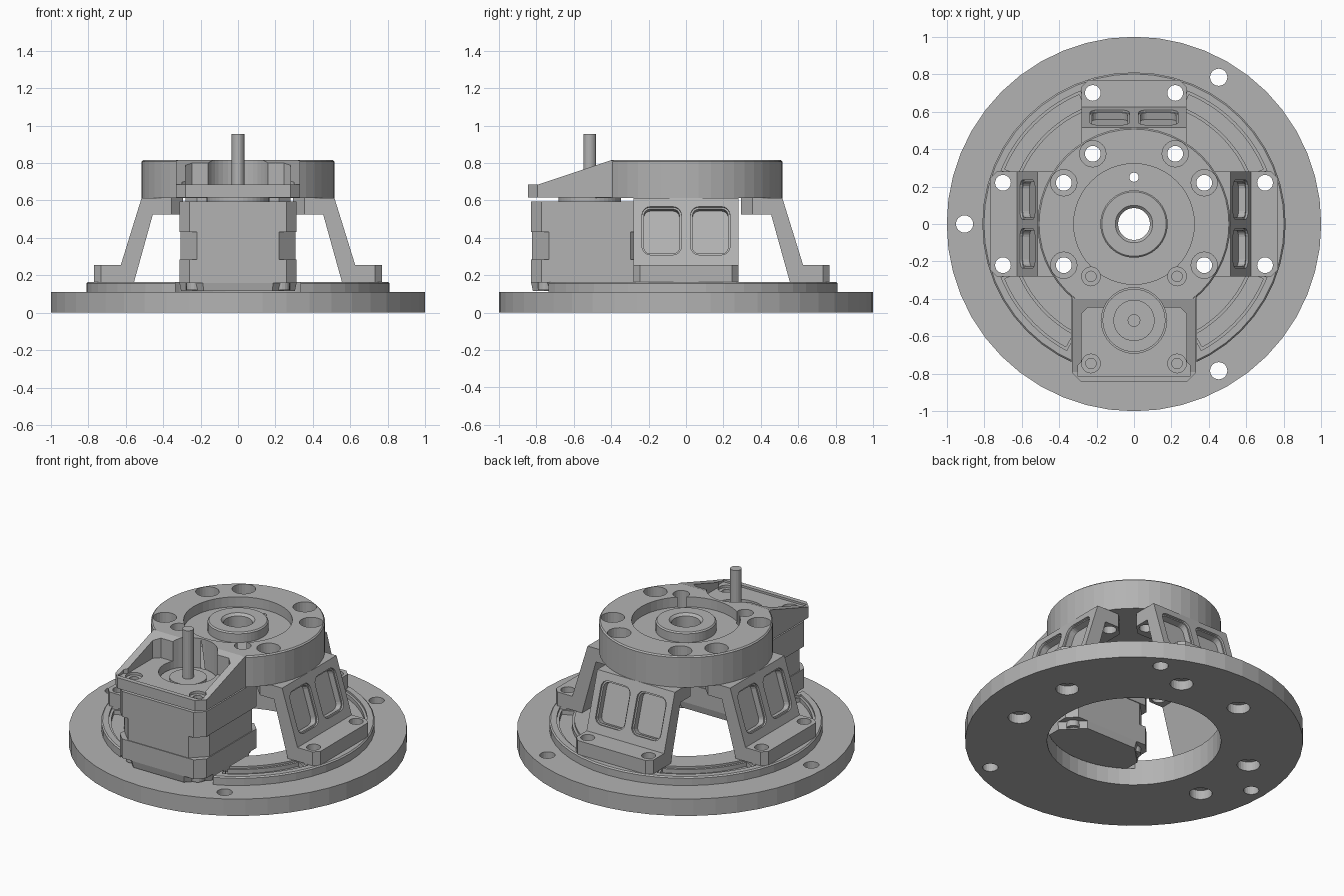
import bpy, bmesh
from math import pi, sin, cos, radians
from mathutils import Matrix, Vector

cube = bpy.data.objects.get("Cube")
if cube:
    bpy.data.objects.remove(cube, do_unlink=True)

GREY = (0.45, 0.45, 0.45, 1)
metal = bpy.data.materials.new("satin grey metal")
metal.use_nodes = True
metal.diffuse_color = GREY
metal.node_tree.nodes["Principled BSDF"].inputs["Base Color"].default_value = GREY


def finish(name, bm):
    bmesh.ops.recalc_face_normals(bm, faces=bm.faces)
    me = bpy.data.meshes.new(name)
    bm.to_mesh(me)
    bm.free()
    me.materials.append(metal)
    ob = bpy.data.objects.new(name, me)
    bpy.context.scene.collection.objects.link(ob)
    return ob


def prism(name, pts, z0, z1, mat=Matrix(), top=1.0):
    """Extrude a flat outline along local z; top scales the far end."""
    bm = bmesh.new()
    lo = [bm.verts.new(mat @ Vector((x, y, z0))) for x, y in pts]
    hi = [bm.verts.new(mat @ Vector((x * top, y * top, z1))) for x, y in pts]
    n = len(pts)
    bm.faces.new(lo)
    bm.faces.new(hi)
    for i in range(n):
        j = (i + 1) % n
        bm.faces.new((lo[i], lo[j], hi[j], hi[i]))
    return finish(name, bm)


def ring_pts(r, n, x=0, y=0):
    return [(x + r * cos(2 * pi * i / n), y + r * sin(2 * pi * i / n)) for i in range(n)]


def cyl(name, x, y, r, z0, z1, n=24):
    return prism(name, ring_pts(r, n, x, y), z0, z1)


def box(name, x0, x1, y0, y1, z0, z1):
    return prism(name, [(x0, y0), (x1, y0), (x1, y1), (x0, y1)], z0, z1)


def lathe(name, profile, n=48):
    bm = bmesh.new()
    rows = [[bm.verts.new((r * cos(2 * pi * i / n), r * sin(2 * pi * i / n), z))
             for r, z in profile] for i in range(n)]
    m = len(profile)
    for i in range(n):
        a, b = rows[i], rows[(i + 1) % n]
        for k in range(m):
            l = (k + 1) % m
            bm.faces.new((a[k], a[l], b[l], b[k]))
    return finish(name, bm)


def combine(ob, others, op='DIFFERENCE'):
    """Apply booleans one after another and drop the helper objects."""
    for other in others:
        mod = ob.modifiers.new("bool", 'BOOLEAN')
        mod.operation, mod.solver, mod.object = op, 'EXACT', other
        dg = bpy.context.evaluated_depsgraph_get()
        me = bpy.data.meshes.new_from_object(ob.evaluated_get(dg))
        ob.modifiers.clear()
        ob.data = me
        bpy.data.objects.remove(other, do_unlink=True)


def rounded(cx, w, h, r, n=4):
    pts = []
    for q, (sx, sy) in enumerate(((1, 1), (-1, 1), (-1, -1), (1, -1))):
        for i in range(n + 1):
            a = (q + i / n) * pi / 2
            pts.append((cx + sx * (w / 2 - r) + r * cos(a), sy * (h / 2 - r) + r * sin(a)))
    return pts


def arc_slot(r0, r1, a0, a1, n=14):
    angs = [radians(a0 + (a1 - a0) * i / n) for i in range(n + 1)]
    return ([(r1 * cos(a), r1 * sin(a)) for a in angs]
            + [(r0 * cos(a), r0 * sin(a)) for a in reversed(angs)])


def chamfered(h, c, cy):
    d = h - c
    return [(x, y + cy) for x, y in ((h, -d), (h, d), (d, h), (-d, h),
                                     (-h, d), (-h, -d), (-d, -h), (d, -h))]


# bolt positions shared by base, legs and hub
def bolt_ring(r):
    return [(s * .22, r) for s in (-1, 1)] + [(sx * r, sy * .22) for sx in (-1, 1) for sy in (-1, 1)]


# base flange with raised ring, arc grooves and bolt holes
base = lathe("base_flange", [(.515, 0), (1, 0), (1, .11), (.81, .11), (.81, .157),
                             (.802, .165), (.515, .165)])
cuts = [box("cut", -.335, .335, -.9, -.2, .11, .3)]
for a0, a1 in ((23, 67), (113, 157), (203, 241), (299, 337)):
    cuts.append(prism("cut", arc_slot(.675, .75, a0, a1), .125, .3))
    cuts.append(prism("cut", arc_slot(.66, .765, a0 - 1, a1 + 1), .152, .3))
for x, y in bolt_ring(.70):
    cuts.append(cyl("cut", x, y, .042, -.1, .3))
    cuts.append(cyl("cut", x, y, .068, -.1, .06))
for a in (60, 180, 300):
    cuts.append(cyl("cut", .905 * cos(radians(a)), .905 * sin(radians(a)), .046, -.1, .3))
combine(base, cuts)

# three support legs, each with two recessed pockets on the sloped face
LEG = [(.555, .165), (.768, .165), (.768, .255), (.626, .255),
       (.515, .613), (.295, .613), (.295, .525), (.455, .525)]
up = Vector((-.111, 0, .358)).normalized()
side = Vector((0, 1, 0))
out = side.cross(up)
slope = Matrix((side, up, out)).transposed().to_4x4()
slope.translation = (.569, 0, .438)
lay = Matrix(((1, 0, 0, 0), (0, 0, 1, 0), (0, 1, 0, 0), (0, 0, 0, 1)))
for name, angle in (("left_leg", 0), ("back_leg", 90), ("right_leg", 180)):
    leg = prism(name, LEG, -.28, .28, lay)
    bm = bmesh.new()
    bm.from_mesh(leg.data)
    for r, size in ((.768, .035), (.295, .06)):
        ends = [e for e in bm.edges if all(abs(v.co.x - r) < .001 for v in e.verts)
                and abs(e.verts[0].co.z - e.verts[1].co.z) > .05]
        bmesh.ops.bevel(bm, geom=ends, offset=size, segments=1, affect='EDGES', profile=.5)
    bm.to_mesh(leg.data)
    bm.free()
    cuts = []
    for s in (-1, 1):
        cuts.append(prism("cut", rounded(s * .13, .19, .25, .035), -.05, .1, slope))
        cuts.append(prism("cut", rounded(s * .13, .21, .27, .045), -.012, .1, slope))
        cuts += [cyl("cut", r, s * .22, .042, .1, .7) for r in (.375, .70)]
    combine(leg, cuts)
    leg.data.transform(Matrix.Rotation(radians(angle), 4, 'Z'))

# top hub with recess and centre boss, merged with the motor mount
hub = lathe("hub_and_motor_mount", [
    (.085, .613), (.515, .613), (.515, .807), (.507, .815), (.322, .815), (.322, .75),
    (.18, .75), (.18, .807), (.172, .815), (.1, .815), (.085, .8)])
mount = prism("mount", [(.33, -.34), (-.33, -.34), (-.33, -.795), (-.28, -.845),
                        (.28, -.845), (.33, -.795)], .615, .814)
combine(hub, [mount], 'UNION')
turn = Matrix(((0, 0, 1, 0), (1, 0, 0, 0), (0, 1, 0, 0), (0, 0, 0, 1)))
cuts = [prism("cut", [(-1, .685), (-.79, .685), (-.40, .815), (-.40, .95), (-1, .95)], -.4, .4, turn),
        prism("cut", [(.245, -.445), (-.245, -.445), (-.28, -.48), (-.28, -.735), (-.3, -.755),
                      (-.3, -.815), (.3, -.815), (.3, -.755), (.28, -.735), (.28, -.48)], .672, .95),
        cyl("cut", 0, -.515, .175, .5, .95, 40),
        cyl("cut", 0, .25, .025, .5, .95, 16)]
for x, y in bolt_ring(.375):
    cuts.append(cyl("cut", x, y, .042, .5, .95))
    cuts.append(cyl("cut", x, y, .07, .70, .95))
for x in (-.23, .23):
    for y in (-.28, -.745):
        cuts.append(cyl("cut", x, y, .05, .655, .95))
        cuts.append(cyl("cut", x, y, .028, .5, .95, 16))
combine(hub, cuts)

# stepper-style motor: end caps, narrower core, bottom plate, pilot and shaft
MY = -.515
prism("motor_lower_cap", chamfered(.313, .055, MY), .16, .285)
prism("motor_core", chamfered(.308, .09, MY), .285, .43)
prism("motor_upper_cap", chamfered(.313, .055, MY), .43, .595)
prism("motor_bottom_plate", chamfered(.313, .125, 0), .16, .115,
      Matrix.Translation((0, MY, 0)), .97)
for sx, a in ((-1, "right"), (1, "left")):
    for sy, b in ((-1, "front"), (1, "back")):
        screw = cyl(f"motor_screw_{b}_{a}", sx * .235, MY + sy * .235, .042, .122, .16, 16)
        combine(screw, [cyl("cut", sx * .235, MY + sy * .235, .02, .1, .145, 6)])
cyl("motor_pilot", 0, MY, .168, .59, .625, 40)
cyl("motor_boss", 0, MY, .11, .62, .64, 32)
cyl("motor_shaft", 0, MY, .034, .6, .955, 20)
